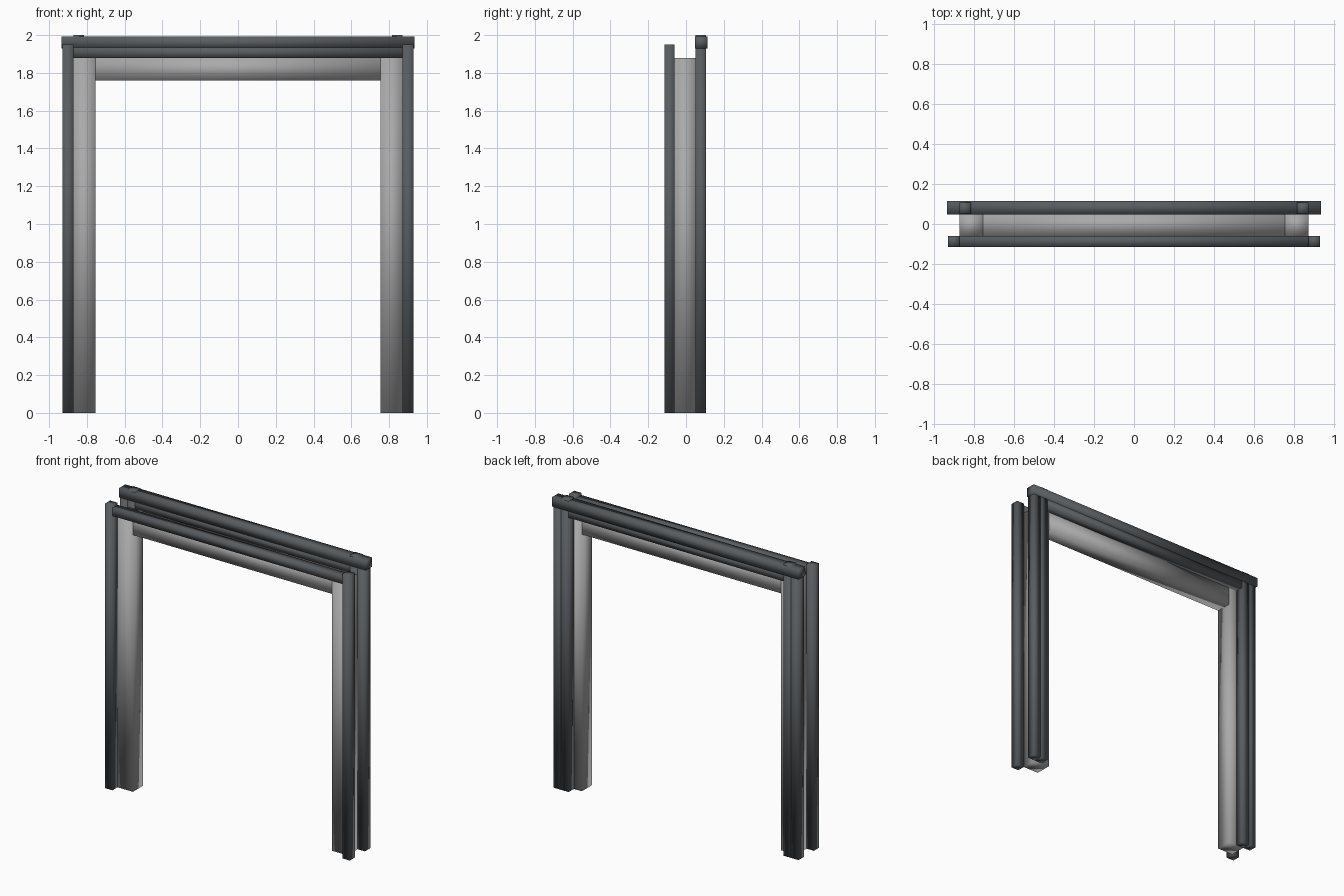
import bpy

cube = bpy.data.objects.get("Cube")
if cube:
    bpy.data.objects.remove(cube, do_unlink=True)


def material(name, colour):
    mat = bpy.data.materials.new(name)
    mat.use_nodes = True
    rgba = (*colour, 1)
    mat.diffuse_color = rgba
    mat.node_tree.nodes["Principled BSDF"].inputs["Base Color"].default_value = rgba
    return mat


DARK = material("dark slate grey", (0.10, 0.11, 0.118))
LIGHT = material("light stone grey", (0.40, 0.40, 0.405))


def beam(name, xs, ys, zs, mat):
    """Softly shaded rectangular beam between the given limits."""
    mids = [(a + b) / 2 for a, b in (xs, ys, zs)]
    sizes = [b - a for a, b in (xs, ys, zs)]
    bpy.ops.mesh.primitive_cube_add(size=1, location=mids)
    obj = bpy.context.object
    obj.name = name
    obj.scale = sizes
    bpy.ops.object.transform_apply(location=False, rotation=False, scale=True)
    bpy.ops.object.shade_smooth()
    obj.data.materials.append(mat)
    return obj


FRONT = (-0.115, -0.06)
MIDDLE = (-0.06, 0.05)
BACK = (0.05, 0.107)

# Uprights on both sides
for side, sign in (("left", 1), ("right", -1)):
    def upright(name, inner, outer, ys, top, mat):
        xs = sorted((sign * inner, sign * outer))
        beam(f"{side}_{name}", xs, ys, (0, top), mat)

    upright("inner_jamb", 0.755, 0.872, MIDDLE, 1.88, LIGHT)
    upright("front_post", 0.872, 0.928, FRONT, 1.95, DARK)
    upright("back_outer_post", 0.872, 0.928, BACK, 1.93, DARK)
    # This post pokes through the top rail as a peg
    upright("back_inner_post", 0.815, 0.872, BACK, 2.0, DARK)

# Crossbeams
beam("inner_lintel", (-0.755, 0.755), MIDDLE, (1.76, 1.88), LIGHT)
beam("front_rail", (-0.872, 0.872), FRONT, (1.88, 1.935), DARK)
beam("back_lower_rail", (-0.815, 0.815), BACK, (1.88, 1.93), DARK)
beam("back_top_rail", (-0.935, 0.935), (0.048, 0.115), (1.928, 1.992), DARK)
